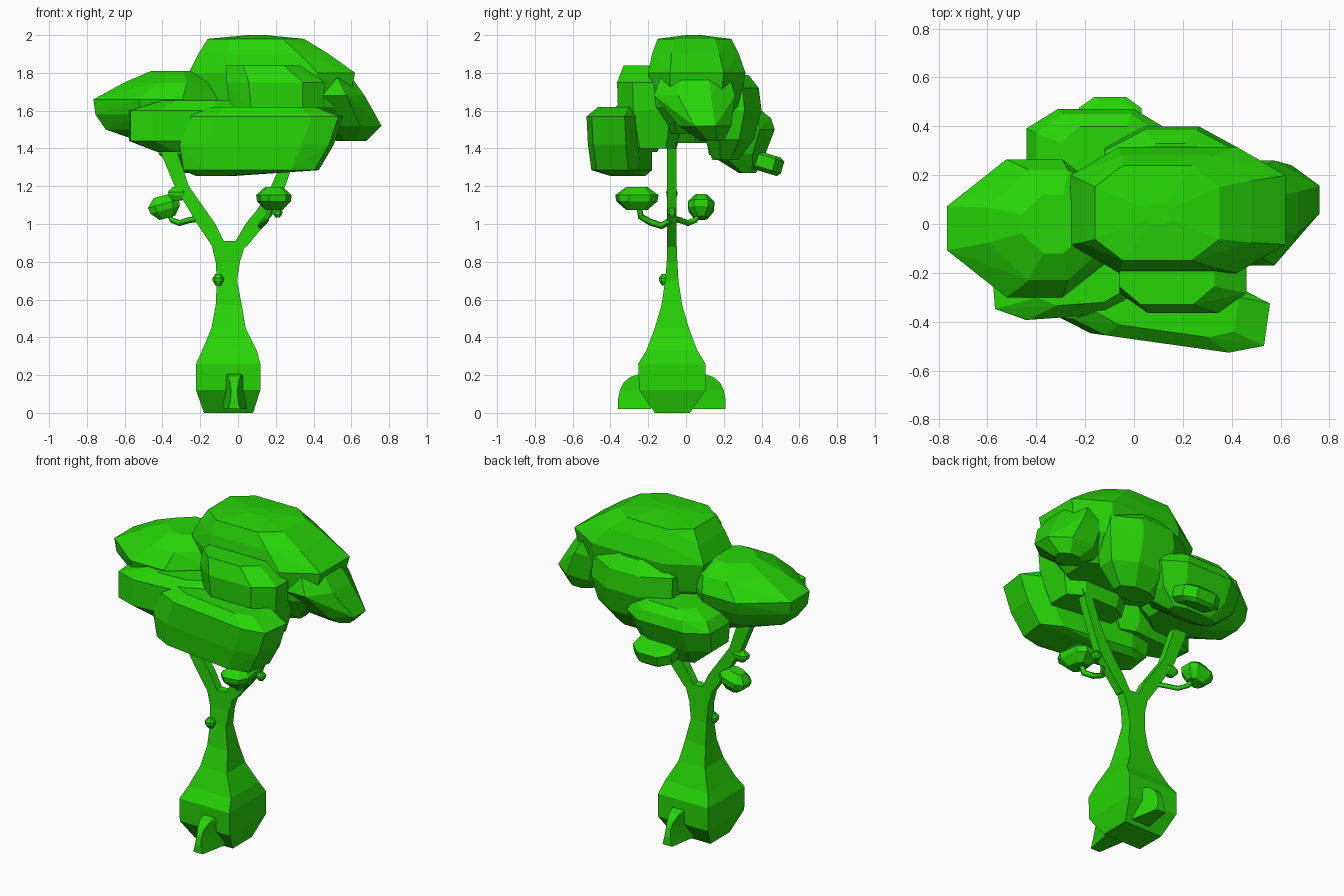
import bpy, bmesh, math
from mathutils import Vector, Matrix

if "Cube" in bpy.data.objects:
    bpy.data.objects.remove(bpy.data.objects["Cube"])

green = bpy.data.materials.new("leaf_green")
green.diffuse_color = (0.02, 0.66, 0.002, 1)
green.use_nodes = True
green.node_tree.nodes["Principled BSDF"].inputs["Base Color"].default_value = green.diffuse_color


def finish(name, bm):
    bmesh.ops.recalc_face_normals(bm, faces=bm.faces[:])
    me = bpy.data.meshes.new(name)
    bm.to_mesh(me)
    bm.free()
    me.materials.append(green)
    ob = bpy.data.objects.new(name, me)
    bpy.context.collection.objects.link(ob)
    return ob


def octagon(z, x0, x1, y0, y1, c=0.55):
    cx, cy, rx, ry = (x0 + x1) / 2, (y0 + y1) / 2, (x1 - x0) / 2, (y1 - y0) / 2
    unit = [(1, -c), (1, c), (c, 1), (-c, 1), (-1, c), (-1, -c), (-c, -1), (c, -1)]
    return [Vector((cx + u * rx, cy + v * ry, z)) for u, v in unit]


def rectangle(z, x0, x1, y0, y1):
    return [Vector((x0, y0, z)), Vector((x1, y0, z)), Vector((x1, y1, z)), Vector((x0, y1, z))]


def loft(name, rings):
    bm = bmesh.new()
    vs = [[bm.verts.new(p) for p in r] for r in rings]
    n = len(vs[0])
    for a, b in zip(vs, vs[1:]):
        for i in range(n):
            j = (i + 1) % n
            bm.faces.new((a[i], a[j], b[j], b[i]))
    bm.faces.new(vs[0][::-1])
    bm.faces.new(vs[-1])
    return finish(name, bm)


def clump(name, rings, yaw=0, tilt=0, roll=0, c=0.55):
    """Faceted leaf mass: hull around stacked outlines (z, x0, x1, y0, y1)."""
    bm = bmesh.new()
    for r in rings:
        for p in octagon(*r, c=c):
            bm.verts.new(p)
    bmesh.ops.convex_hull(bm, input=bm.verts[:])
    bmesh.ops.delete(bm, geom=[v for v in bm.verts if not v.link_faces], context='VERTS')
    mid = sum((v.co for v in bm.verts), Vector()) / len(bm.verts)
    rot = (Matrix.Rotation(math.radians(yaw), 3, 'Z') @ Matrix.Rotation(math.radians(tilt), 3, 'X')
           @ Matrix.Rotation(math.radians(roll), 3, 'Y'))
    bmesh.ops.rotate(bm, verts=bm.verts[:], cent=mid, matrix=rot)
    bmesh.ops.dissolve_limit(bm, angle_limit=0.03, verts=bm.verts[:], edges=bm.edges[:])
    return finish(name, bm)


def ball(name, c, h, **kw):
    steps = [(-1, .5), (-.25, .95), (.3, 1), (1, .5)]
    clump(name, [(c[2] + h[2] * t, c[0] - h[0] * s, c[0] + h[0] * s,
                  c[1] - h[1] * s, c[1] + h[1] * s) for t, s in steps], **kw)


# Trunk with swollen base, square in section
loft("trunk", [rectangle(*r) for r in [
    (0, -.18, .08, -.165, .02), (.12, -.222, .118, -.248, .103), (.26, -.222, .118, -.253, .103),
    (.33, -.19, .10, -.21, .06), (.45, -.14, .04, -.165, .015), (.57, -.118, .02, -.13, -.02),
    (.70, -.112, -.005, -.11, -.04), (.80, -.118, .01, -.102, -.046), (.91, -.145, .045, -.1, -.05)]])


# Two forked branches
def branch(name, rows):
    loft(name, [rectangle(z, x0, x1, -.1, -.05) for z, x0, x1 in rows])


branch("left_branch", [(.88, -.135, -.06), (1.0, -.215, -.12), (1.1, -.275, -.19),
                       (1.2, -.335, -.26), (1.38, -.41, -.32), (1.48, -.44, -.36)])
branch("right_branch", [(.88, -.03, .045), (1.0, .04, .145), (1.08, .105, .205),
                        (1.2, .175, .25), (1.3, .22, .285), (1.55, .31, .37)])

# Front and back roots: wedges with a pinched outer edge
profile = [(.02, -.36, .032), (.07, -.36, .02), (.12, -.35, .016), (.16, -.33, .022), (.19, -.295, .032), (.205, -.25, .038)]
for name, s in (("front_root", 1), ("back_root", -1)):
    loft(name, [[Vector((-.02 - w, -.075 + s * (y + .075), z)), Vector((-.02 + w, -.075 + s * (y + .075), z)),
                 Vector((.045, -.075 - s * .11, z)), Vector((-.08, -.075 - s * .11, z))]
                for z, y, w in profile])

# Leaf canopy
clump("crown_top", [(1.48, -.1, .45, -.12, .2), (1.62, -.22, .58, -.19, .29), (1.80, -.26, .62, -.2, .315),
                    (1.9, -.21, .48, -.18, .28), (1.98, -.16, .35, -.15, .24), (2.0, .05, .15, 0, .08)])
clump("crown_left", [(1.43, -.5, -.15, -.15, .15), (1.5, -.70, -.1, -.22, .2), (1.58, -.755, -.05, -.28, .24),
                     (1.66, -.765, -.05, -.3, .265), (1.75, -.6, -.1, -.23, .22), (1.81, -.46, -.2, -.12, .12)], c=.32)
clump("crown_front", [(1.4, 0, .4, -.3, -.05), (1.6, -.04, .45, -.36, 0), (1.75, -.06, .46, -.365, 0),
                      (1.84, -.06, .33, -.33, 0)])
clump("crown_front_low", [(1.255, -.22, -.02, -.42, -.25), (1.285, -.28, .42, -.47, -.21), (1.42, -.30, .5, -.48, -.21),
                          (1.57, -.24, .55, -.48, -.21), (1.62, -.15, .42, -.43, -.21)], yaw=-8, c=.65)
clump("crown_front_left", [(1.38, -.42, -.05, -.33, -.16), (1.44, -.575, -.02, -.38, -.14),
                           (1.6, -.575, 0, -.38, -.14), (1.655, -.4, -.05, -.33, -.16)], yaw=4)
clump("crown_right", [(1.44, .52, .68, .08, .2), (1.52, .38, .76, -.04, .24), (1.68, .35, .67, -.17, .26),
                      (1.82, .35, .57, -.12, .22)], c=.4)
clump("crown_back", [(1.34, .05, .3, .14, .28), (1.45, -.05, .4, .1, .36), (1.6, -.12, .43, .1, .4),
                     (1.72, -.12, .42, .1, .385), (1.79, 0, .3, .1, .33)], c=.4)
clump("crown_back_low", [(1.27, -.3, 0, .28, .37), (1.37, -.42, .08, .12, .42), (1.5, -.44, .13, .12, .47),
                         (1.56, -.4, .1, .1, .45), (1.6, -.3, .05, .1, .4)])
clump("crown_back_tip", [(1.275, -.19, 0, .33, .5), (1.295, -.225, .03, .325, .515), (1.36, -.225, .03, .325, .515),
                         (1.375, -.18, 0, .34, .49)], tilt=-17, c=.5)

# Small leaf balls
ball("left_leaf_ball", (-.39, .08, 1.09), (.085, .07, .06), roll=-15)
ball("right_leaf_ball", (.19, -.26, 1.135), (.085, .108, .06), yaw=10)


# Twigs carrying the leaf balls
def twig(name, pts, r):
    cu = bpy.data.curves.new(name, 'CURVE')
    cu.dimensions = '3D'
    cu.bevel_depth, cu.bevel_resolution, cu.use_fill_caps = r, 0, True
    sp = cu.splines.new('POLY')
    sp.points.add(len(pts) - 1)
    for p, co in zip(sp.points, pts):
        p.co = (*co, 1)
    cu.materials.append(green)
    bpy.context.collection.objects.link(bpy.data.objects.new(name, cu))


twig("left_twig", [(-.2, -.07, 1.03), (-.26, -.03, 1.02), (-.31, .01, 1.005), (-.35, .05, 1.02), (-.37, .07, 1.06)], .016)
twig("right_twig", [(.15, -.08, 1.02), (.12, -.13, .99), (.13, -.19, 1.01), (.16, -.24, 1.04), (.18, -.25, 1.11)], .018)

# Bark knobs
ball("trunk_knob", (-.105, -.115, .705), (.03, .028, .03))
ball("left_branch_knob", (-.32, -.075, 1.16), (.05, .03, .035))
ball("right_branch_knob", (.21, -.075, 1.06), (.025, .025, .025))
